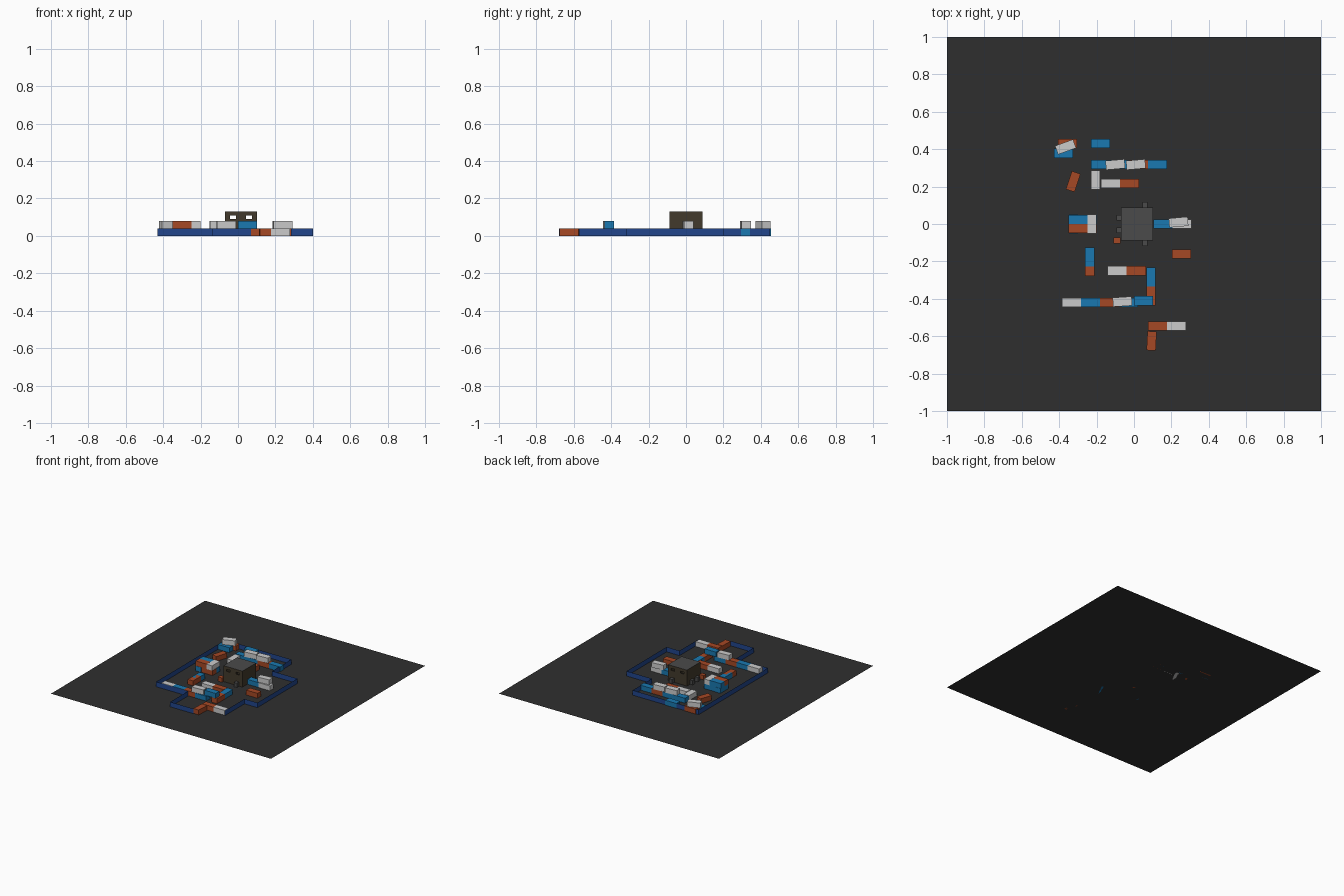
import bpy, math

if "Cube" in bpy.data.objects:
    bpy.data.objects.remove(bpy.data.objects["Cube"])


def material(name, r, g, b):
    m = bpy.data.materials.new(name)
    m.diffuse_color = (r, g, b, 1)
    m.use_nodes = True
    m.node_tree.nodes["Principled BSDF"].inputs["Base Color"].default_value = m.diffuse_color
    return m


MATS = {
    "ground": material("asphalt", .028, .028, .028),
    "navy": material("navy", .015, .06, .26),
    "blue": material("blue", .01, .19, .44),
    "orange": material("orange", .38, .065, .018),
    "white": material("white", .6, .6, .6),
    "house": material("dark_wood", .055, .042, .025),
    "roof": material("roof_grey", .07, .07, .07),
}


def box(name, mat, cx, cy, z0, sx, sy, sz, angle=0):
    """Box given by its centre in plan, its base height and its size."""
    bpy.ops.mesh.primitive_cube_add(size=1, location=(cx, cy, z0 + sz / 2),
                                    rotation=(0, 0, math.radians(angle)))
    ob = bpy.context.object
    ob.name = name
    ob.scale = (sx, sy, sz)
    ob.data.materials.append(MATS[mat])
    return ob


L, W, H = 0.102, 0.049, 0.04


def row(colours, x, y, layer=0, angle=0):
    """Barriers laid end to end from (x, y) along the given direction."""
    a = math.radians(angle)
    for i, c in enumerate(colours.split()):
        box(c + "_barrier", c, x + i * L * math.cos(a), y + i * L * math.sin(a),
            layer * H, L, W, H, angle)


# Ground sheet
bpy.ops.mesh.primitive_plane_add(size=2)
bpy.context.object.name = "ground"
bpy.context.object.data.materials.append(MATS["ground"])

# Thin perimeter wall: an extruded open path, closed by barriers at the front
turns = [("x", -.14), ("y", -.45), ("x", -.43), ("y", .45), ("x", .17),
         ("y", .2), ("x", .4), ("y", -.32), ("x", .283), ("y", -.572)]
pos = {"x": .07, "y": -.68}
path = [(pos["x"], pos["y"])]
for axis, value in turns:
    pos[axis] = value
    path.append((pos["x"], pos["y"]))
n = len(path)
me = bpy.data.meshes.new("perimeter_wall")
me.from_pydata([(x, y, z) for z in (0, H) for x, y in path], [],
               [(i, i + 1, n + i + 1, n + i) for i in range(n - 1)])
me.materials.append(MATS["navy"])
bpy.context.collection.objects.link(bpy.data.objects.new("perimeter_wall", me))

# Back left corner
row("blue", -.18, .43)
row("orange", -.355, .43)
row("blue", -.378, .378)
row("white", -.366, .412, 1, 20)
row("orange", -.325, .227, 0, 72)
# Back rows
row("blue blue orange blue", -.18, .318)
for x in (-.1, .01):
    row("white", x, .318, 1, 5)
row("white", -.205, .235, 0, 90)
row("white orange", -.125, .216)
# Left stack, two layers turned against each other
row("blue", -.324, 0, 0, 90)
row("white", -.224, 0, 1, 90)
for colour, side in (("blue", 1), ("orange", -1)):
    row(colour, -.248, side * W / 2, 0)
    row(colour, -.3, side * W / 2, 1)
# Right of the house
row("blue white", .154, 0)
row("white", .238, .01, 1, 5)
row("orange", .255, -.16)
# Middle bend
row("blue", -.237, -.176, 0, 90)
row("orange", -.237, -.228, 0, 90)
row("white orange", -.09, -.25)
row("blue orange", .09, -.283, 0, -90)
# Front row
row("white blue orange blue", -.335, -.42)
row("white", -.062, -.415, 1, 4)
row("blue", .05, -.41, 1)
# Front gap
row("orange white", .125, -.546)
row("orange", .094, -.625, 0, 87)
box("corner_crate", "orange", -.091, -.089, 0, .038, .032, .035)

# House: hollow walls, front and back windows aligned
HX, HW, HD, TOP, T = .016, .172, .176, .13, .006
Z0, Z1 = .091, .108
for s in (-1, 1):
    y = s * (HD - T) / 2
    box("wall_below_windows", "house", HX, y, 0, HW, T, Z0)
    box("wall_above_windows", "house", HX, y, Z1, HW, T, TOP - Z1)
    box("middle_pier", "house", HX, y, Z0, .056, T, Z1 - Z0)
    box("end_pier", "house", HX + s * .073, y, Z0, .027, T, Z1 - Z0)
    box("end_pier", "house", HX - s * .073, y, Z0, .027, T, Z1 - Z0)
    box("side_wall", "house", HX + s * (HW - T) / 2, 0, 0, T, HD - 2 * T, TOP)
    # low grey steps and stubs around it
    box("side_step", "roof", .058, s * .103, 0, .027, .03, .035)
    box("left_stub", "roof", -.082, s * .033, 0, .024, .028, .035)
box("roof", "roof", HX, 0, TOP - .004, HW, HD, .005)
